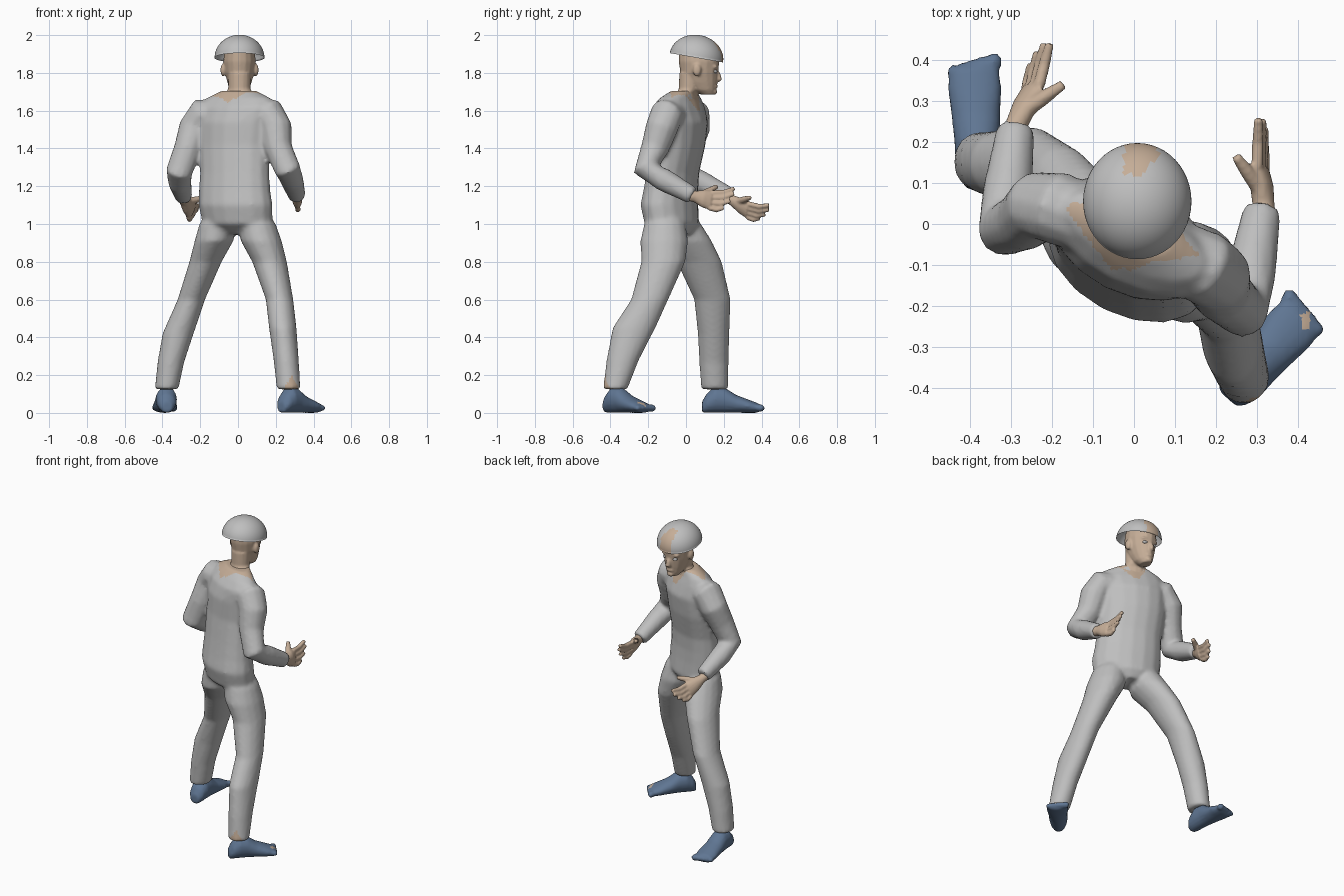
import bpy, bmesh
from math import sin, cos, pi, radians
from mathutils import Vector, Matrix

if "Cube" in bpy.data.objects:
    bpy.data.objects.remove(bpy.data.objects["Cube"])


def material(name, rgb):
    m = bpy.data.materials.new(name)
    m.use_nodes = True
    m.diffuse_color = (*rgb, 1)
    m.node_tree.nodes["Principled BSDF"].inputs["Base Color"].default_value = (*rgb, 1)
    return m


GREY = material("suit_grey", (0.52, 0.52, 0.52))
SKIN = material("skin", (0.56, 0.42, 0.31))
BLUE = material("shoe_blue", (0.115, 0.18, 0.29))
UP = Vector((0, 0, 1))
TWIST = radians(-27)


def loft(bm, rings, segs=16):
    """Closed skin over rings of (centre, u axis, v axis)."""
    loops = []
    for c, u, v in rings:
        loops.append([bm.verts.new(c + u * cos(2 * pi * i / segs) + v * sin(2 * pi * i / segs))
                      for i in range(segs)])
    faces = [bm.faces.new(loops[0][::-1]), bm.faces.new(loops[-1])]
    for a, b in zip(loops, loops[1:]):
        for i in range(segs):
            j = (i + 1) % segs
            faces.append(bm.faces.new((a[i], a[j], b[j], b[i])))
    bmesh.ops.recalc_face_normals(bm, faces=faces)


def stack(bm, rows, rot=0.0):
    """Horizontal ellipses: x, y, z, half width, half depth."""
    u, v = Vector((cos(rot), sin(rot), 0)), Vector((-sin(rot), cos(rot), 0))
    loft(bm, [(Vector(r[:3]), u * r[3], v * r[4]) for r in rows])


def tube(bm, rows, segs=12):
    """Round limb along a path: x, y, z, radius."""
    pts = [Vector(r[:3]) for r in rows]
    rings, ref = [], Vector((0.1, 1, 0.1))
    for i, p in enumerate(pts):
        t = (pts[min(i + 1, len(pts) - 1)] - pts[max(i - 1, 0)]).normalized()
        u = (ref - t * ref.dot(t)).normalized()
        rings.append((p, u * rows[i][3], t.cross(u) * rows[i][3]))
        ref = u
    loft(bm, rings, segs)


def ball(bm, centre, size):
    bmesh.ops.create_uvsphere(bm, u_segments=12, v_segments=8, radius=1,
                              matrix=Matrix.Translation(centre) @ Matrix.Diagonal((*size, 1)))


def finish(name, bm, mats, voxel=0, smooth=2):
    """Make the object, fuse its overlapping pieces and shade it smooth."""
    mesh = bpy.data.meshes.new(name)
    bm.to_mesh(mesh)
    bm.free()
    ob = bpy.data.objects.new(name, mesh)
    bpy.context.collection.objects.link(ob)
    if voxel:
        r = ob.modifiers.new("fuse", 'REMESH')
        r.mode, r.voxel_size = 'VOXEL', voxel
        s = ob.modifiers.new("soften", 'SMOOTH')
        s.factor, s.iterations = 0.5, smooth
        dg = bpy.context.evaluated_depsgraph_get()
        baked = bpy.data.meshes.new_from_object(ob.evaluated_get(dg))
        ob.modifiers.clear()
        ob.data = baked
    ob.data.materials.clear()
    for m in mats:
        ob.data.materials.append(m)
    for p in ob.data.polygons:
        p.use_smooth = True
        p.material_index = 0
    return ob


# Suit: twisted torso, striding legs, bent arms
bm = bmesh.new()
stack(bm, [(0, -.055, .945, .09, .075), (-.003, -.075, 1.0, .198, .128), (-.013, -.088, 1.1, .21, .136),
           (-.018, -.08, 1.18, .203, .127), (-.018, -.07, 1.27, .197, .122),
           (-.018, -.042, 1.42, .203, .128), (-.01, -.035, 1.54, .212, .133),
           (0, -.04, 1.62, .22, .108), (.003, -.03, 1.667, .185, .08), (.005, -.01, 1.705, .1, .06)],
      TWIST)
stack(bm, [(.08, -.1, 1.08, .06, .07), (.1, -.112, 1.0, .1, .11), (.123, -.115, .91, .109, .127),
           (.167, -.12, .8, .092, .117), (.22, -.192, .6, .073, .099), (.237, -.275, .45, .073, .114),
           (.255, -.335, .28, .067, .086), (.268, -.375, .125, .063, .065)])
stack(bm, [(-.08, -.05, 1.08, .06, .07), (-.107, -.03, 1.0, .098, .11), (-.127, 0, .91, .103, .137),
           (-.172, .07, .8, .086, .12), (-.247, .14, .6, .073, .097), (-.317, .146, .42, .083, .084),
           (-.355, .148, .27, .071, .078), (-.378, .152, .125, .063, .072)])
tube(bm, [(.08, -.06, 1.58, .08), (.17, -.105, 1.577, .09), (.2, -.128, 1.51, .087),
          (.213, -.165, 1.4, .075), (.262, -.21, 1.29, .07), (.285, -.12, 1.235, .062),
          (.312, .035, 1.15, .047)])
tube(bm, [(-.09, 0, 1.58, .08), (-.19, .04, 1.577, .09), (-.23, .045, 1.51, .085),
          (-.265, .01, 1.4, .075), (-.312, -.012, 1.275, .071), (-.308, .08, 1.22, .062),
          (-.288, .235, 1.145, .047)])
suit = finish("suit", bm, [GREY, SKIN], 0.012, 5)
# Open notches: back of one trouser cuff, sides and nape of the collar
for p in suit.data.polygons:
    c, n = p.center, p.normal
    along = c.x * cos(TWIST) + c.y * sin(TWIST)
    across = c.y * cos(TWIST) - c.x * sin(TWIST) + .018 - .125 * along
    cuff = c.z < .2 and n.y < -.2 and abs(c.x - .283) < (.2 - c.z) * .55
    collar = c.z > 1.6 and n.z > .2 and abs(across) < (.175 - abs(along)) * .6
    nape = n.y < 0 and c.z > 1.66 + abs(c.x + .015) * .6 and abs(c.x + .01) < .055
    if cuff or collar or nape:
        p.material_index = 1

# Head with neck, nose, brow, lips and ears
bm = bmesh.new()
stack(bm, [(.005, 0, 1.64, .1, .055), (.005, .005, 1.69, .08, .052), (.007, .018, 1.715, .06, .056),
           (.008, .025, 1.8, .062, .06)], TWIST)
stack(bm, [(.008, .115, 1.685, .03, .035), (.008, .095, 1.71, .05, .064), (.008, .08, 1.75, .064, .086),
           (.008, .07, 1.8, .078, .1), (.008, .069, 1.86, .086, .108), (.008, .067, 1.92, .08, .105),
           (.008, .06, 1.965, .05, .06)])
tube(bm, [(.008, .155, 1.82, .01), (.008, .17, 1.79, .014), (.008, .176, 1.768, .017),
          (.008, .155, 1.758, .014)])
ball(bm, (.008, .155, 1.728), (.026, .014, .011))
ball(bm, (.008, .15, 1.7), (.024, .016, .016))
for s in (-1, 1):
    ball(bm, (.008 + s * .087, .058, 1.815), (.014, .023, .034))
    ball(bm, (.008 + s * .034, .152, 1.832), (.028, .016, .01))
finish("head", bm, [SKIN], 0.007)
bm = bmesh.new()
for s in (-1, 1):
    ball(bm, (.008 + s * .034, .152, 1.808), (.017, .014, .01))
finish("eyes", bm, [GREY])

# Open domed cap, tilted forward, forehead showing at the front
bm = bmesh.new()
bmesh.ops.create_uvsphere(bm, u_segments=48, v_segments=32, radius=1)
geom = bm.verts[:] + bm.edges[:] + bm.faces[:]
bmesh.ops.bisect_plane(bm, geom=geom, plane_co=(0, 0, 0), plane_no=UP, clear_inner=True)
bm.transform(Matrix.Translation((.008, .055, 1.88)) @ Matrix.Rotation(radians(-10), 4, 'X')
             @ Matrix.Diagonal((.132, .143, .121, 1)))
cap = finish("cap", bm, [GREY, SKIN])
for p in cap.data.polygons:
    c = p.center
    if c.y > .12 and -.025 < c.x < (.058 if c.y > .15 else .03):
        p.material_index = 1


# Hands: palm, four fingers and a thumb
def hand(name, wrist, knuckles, tips, thumb):
    bm = bmesh.new()
    w, a, b = Vector(wrist), Vector(knuckles[0]), Vector(knuckles[1])
    mid, across = (a + b) / 2, (b - a) / 2
    flat = across.cross(mid - w).normalized()
    loft(bm, [(w - (mid - w) * .35, across * .75, flat * .028), (w, across * .75, flat * .027),
              (w.lerp(mid, .5), across * 1.15, flat * .028), (mid, across * 1.25, flat * .02)])
    for i, tip in enumerate(tips):
        k, t = a.lerp(b, i / 3), Vector(tip)
        bend = k.lerp(t, .5) - UP * .01
        tube(bm, [(*k, .015), (*bend, .0145), (*t, .011)], 8)
    base = w.lerp(a, .35)
    t = Vector(thumb)
    tube(bm, [(*base, .022), (*base.lerp(t, .55), .018), (*t, .012)], 8)
    finish(name, bm, [SKIN], 0.006, 2)


hand("left_hand", (.315, .05, 1.145), ((.3, .14, 1.165), (.316, .125, 1.085)),
     [(.303, .257, 1.188), (.313, .255, 1.16), (.318, .235, 1.122), (.318, .2, 1.085)],
     (.248, .165, 1.2))
hand("right_hand", (-.285, .245, 1.125), ((-.232, .335, 1.105), (-.262, .325, 1.037)),
     [(-.205, .44, 1.1), (-.218, .44, 1.075), (-.235, .42, 1.05), (-.25, .39, 1.03)],
     (-.172, .34, 1.14))


# Feet: shaped sock shoes with toes
def foot(name, heel, toe, outer, slant):
    bm = bmesh.new()
    h, d = Vector((*heel, 0)), Vector((*toe, 0)) - Vector((*heel, 0))
    side = d.normalized().cross(UP) * outer
    rows = [(0, .028, .06), (.07, .047, .1), (.2, .056, .14), (.36, .056, .135),
            (.55, .06, .095), (.75, .066, .07), (.9, .061, .052)]
    loft(bm, [(h + d * t + UP * z / 2, side * w, UP * z / 2) for t, w, z in rows])
    for i in range(5):
        c = h + d * (.93 - slant * i) + side * (i - 2) * .025
        size = .02 - .001 * i
        ball(bm, c + UP * .026, (size, size + .004, size))
    return finish(name, bm, [BLUE, SKIN], 0.009)


left_foot = foot("left_foot", (.228, -.425), (.43, -.2), 1, .008)
foot("right_foot", (-.376, .085), (-.392, .414), -1, .015)
# Worn hole over the toes
for p in left_foot.data.polygons:
    if p.normal.z > .3 and abs(p.center.x - .418) < .012 and abs(p.center.y + .238) < .022:
        p.material_index = 1
